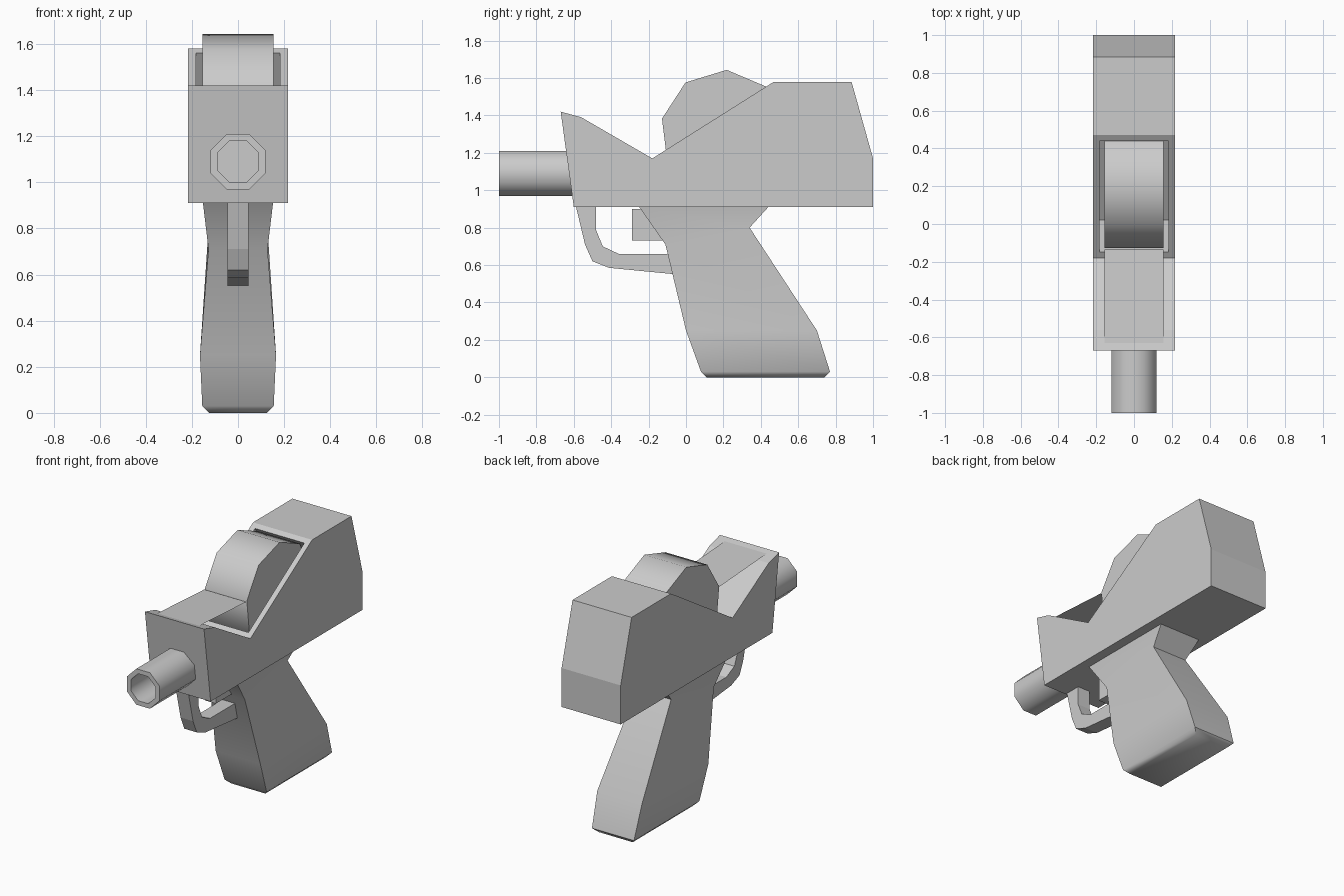
import bpy, bmesh, math
from mathutils import Vector

cube = bpy.data.objects.get("Cube")
if cube:
    bpy.data.objects.remove(cube, do_unlink=True)

grey = bpy.data.materials.new("plain_grey")
grey.use_nodes = True
grey.diffuse_color = (0.6, 0.6, 0.6, 1)
grey.node_tree.nodes["Principled BSDF"].inputs["Base Color"].default_value = (0.6, 0.6, 0.6, 1)


def finish(name, bm, smooth=None):
    """Turn a bmesh into a named object, optionally smoothed below an angle."""
    bmesh.ops.recalc_face_normals(bm, faces=bm.faces)
    mesh = bpy.data.meshes.new(name)
    bm.to_mesh(mesh)
    bm.free()
    mesh.materials.append(grey)
    obj = bpy.data.objects.new(name, mesh)
    bpy.context.collection.objects.link(obj)
    if smooth:
        bpy.ops.object.select_all(action='DESELECT')
        obj.select_set(True)
        bpy.context.view_layer.objects.active = obj
        bpy.ops.object.shade_smooth_by_angle(angle=math.radians(smooth))
    return obj


def bridge(bm, a, b):
    for i in range(len(a)):
        j = (i + 1) % len(a)
        bm.faces.new((a[i], a[j], b[j], b[i]))


def side_prism(profile, half):
    """Extrude a (y, z) side profile across x."""
    bm = bmesh.new()
    rings = [[bm.verts.new((x, y, z)) for y, z in profile] for x in (-half, half)]
    bridge(bm, *rings)
    for ring in rings:
        bm.faces.new(ring)
    bmesh.ops.recalc_face_normals(bm, faces=bm.faces)
    return bm


# Body, with a pocket sunk into the rear slope
bm = side_prism([(-0.67, 1.42), (-0.56, 1.39), (-0.18, 1.17), (0.47, 1.58),
                 (0.885, 1.58), (1.0, 1.17), (1.0, 0.91), (-0.60, 0.91)], 0.218)
slope = max(bm.faces, key=lambda f: f.normal.dot(Vector((0, -0.53, 0.85))))
inward = -slope.normal.copy() * 0.32
bmesh.ops.inset_region(bm, faces=[slope], thickness=0.036, use_even_offset=True)
pocket = bmesh.ops.extrude_discrete_faces(bm, faces=[slope])["faces"]
bmesh.ops.translate(bm, vec=inward, verts=pocket[0].verts)
finish("body", bm)

# Nine-sided drum seated in the pocket
drum = [(0.2 + 0.337 * math.cos(math.radians(a)), 1.307 + 0.337 * math.sin(math.radians(a)))
        for a in range(7, 367, 40)]
finish("drum", side_prism(drum, 0.155), 45)

# Thin plate from the front sight to the drum
bm = bmesh.new()
bm.faces.new([bm.verts.new(p) for p in ((-0.155, -0.63, 1.41), (0.155, -0.63, 1.41),
                                        (0.155, -0.135, 1.38), (-0.155, -0.135, 1.38))])
finish("top_plate", bm)

# Hollow octagonal barrel
bm = bmesh.new()
rings = []
for r, y in ((0.12, -0.58), (0.12, -1.0), (0.09, -1.0), (0.09, -0.65)):
    r /= math.cos(math.pi / 8)
    rings.append([bm.verts.new((r * math.cos((i + 0.5) * math.pi / 4), y,
                                1.09 + r * math.sin((i + 0.5) * math.pi / 4)))
                  for i in range(8)])
for a, b in zip(rings, rings[1:]):
    bridge(bm, a, b)
bm.faces.new(rings[0])
bm.faces.new(rings[-1])
finish("barrel", bm, 50)

# Trigger guard and trigger
finish("trigger_guard", side_prism(
    [(-0.59, 0.92), (-0.54, 0.71), (-0.50, 0.62), (-0.41, 0.585), (-0.05, 0.55),
     (-0.05, 0.66), (-0.36, 0.66), (-0.445, 0.70), (-0.48, 0.785), (-0.48, 0.92)], 0.046))
finish("trigger", side_prism([(-0.29, 0.90), (-0.29, 0.73), (-0.08, 0.73), (-0.08, 0.90)], 0.04))

# Grip lofted from rings: half width, front (y, z), back (y, z)
bm = bmesh.new()
rings = []
for w, (fy, fz), (by, bz) in (
        (0.152, (-0.25, 0.91), (0.44, 0.91)), (0.128, (-0.11, 0.71), (0.34, 0.80)),
        (0.165, (0.0, 0.25), (0.70, 0.25)), (0.155, (0.08, 0.03), (0.77, 0.03)),
        (0.125, (0.11, 0.0), (0.74, 0.0))):
    rings.append([bm.verts.new(p) for p in ((-w, fy, fz), (w, fy, fz), (w, by, bz), (-w, by, bz))])
for a, b in zip(rings, rings[1:]):
    bridge(bm, a, b)
bm.faces.new(rings[0])
bm.faces.new(rings[-1])
finish("grip", bm, 50)
